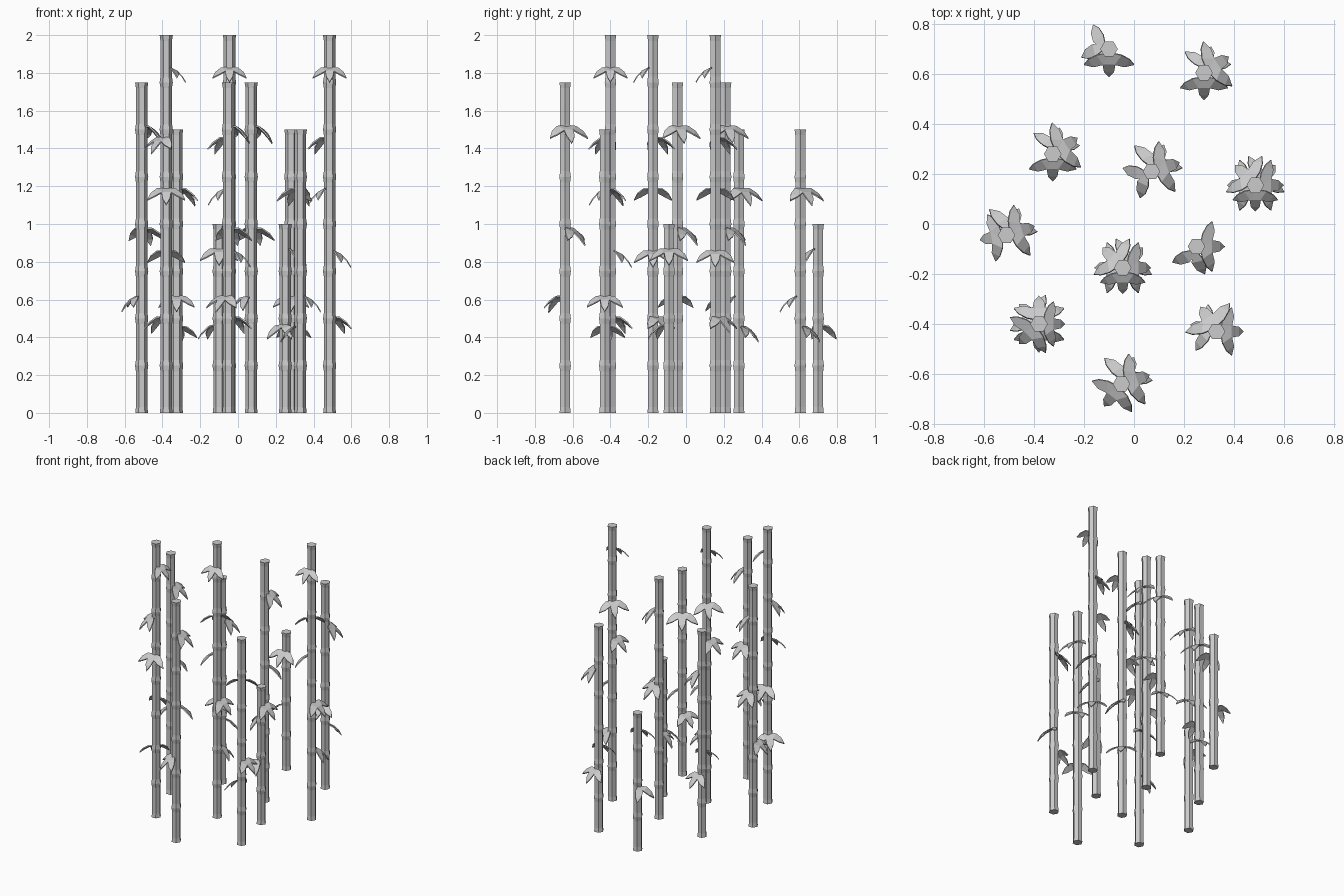
import bpy, bmesh
from math import radians, cos, sin, pi
from mathutils import Matrix, Vector

if "Cube" in bpy.data.objects:
    bpy.data.objects.remove(bpy.data.objects["Cube"])

SEG = 0.25      # length between bamboo nodes


def finish(bm, name):
    bmesh.ops.recalc_face_normals(bm, faces=bm.faces[:])
    me = bpy.data.meshes.new(name)
    bm.to_mesh(me)
    bm.free()
    ob = bpy.data.objects.new(name, me)
    bpy.context.collection.objects.link(ob)
    return ob


def stalk(x, y, height):
    """Hexagonal cane, flared a little at every node."""
    bm = bmesh.new()
    profile = [(0, 0.034)]
    for i in range(round(height / SEG)):
        z = i * SEG
        profile += [(z + 0.03, 0.0305), (z + SEG - 0.03, 0.0305), (z + SEG, 0.035)]
    rings = []
    for z, r in profile:
        rings.append([bm.verts.new((x + r * cos(k * pi / 3), y + r * sin(k * pi / 3), z))
                      for k in range(6)])
    for a, b in zip(rings, rings[1:]):
        for k in range(6):
            bm.faces.new((a[k], a[k - 1], b[k - 1], b[k]))
    bm.faces.new(rings[0])
    bm.faces.new(rings[-1])
    finish(bm, "bamboo_stalk")


# leaf outline: distance, half width, droop
LEAF = [(0, 0.010, 0), (0.045, 0.027, 0.002), (0.09, 0.021, -0.014), (0.125, 0.0, -0.036)]


def add_leaf(bm, mat):
    """Pointed, arched leaf with a thin solid body."""
    layers = []
    for off in (0.004, -0.004):
        right = [bm.verts.new(mat @ Vector((d, -w, z + off))) for d, w, z in LEAF[:-1]]
        left = [bm.verts.new(mat @ Vector((d, w, z + off))) for d, w, z in LEAF[:-1]]
        d, w, z = LEAF[-1]
        tip = bm.verts.new(mat @ Vector((d, 0, z + off)))
        for i in range(len(right) - 1):
            bm.faces.new((right[i], right[i + 1], left[i + 1], left[i]))
        bm.faces.new((right[-1], tip, left[-1]))
        layers.append(right + [tip] + left[::-1])
    a, b = layers
    for i in range(len(a)):
        bm.faces.new((a[i - 1], a[i], b[i], b[i - 1]))


def cluster(bm, x, y, z, angle, size, yaws):
    """Fan of leaves tilted down and away from the stalk."""
    base = (Matrix.Translation((x, y, z)) @ Matrix.Rotation(radians(angle), 4, 'Z')
            @ Matrix.Translation((0.022, 0, 0.035)) @ Matrix.Rotation(radians(27), 4, 'Y'))
    for yaw in yaws:
        add_leaf(bm, base @ Matrix.Rotation(radians(yaw), 4, 'Z') @ Matrix.Scale(size, 4))


FAN, PAIR = (-58, 0, 58), (-36, 36)


# leaf positions for each kind of stalk: height, angle, size, leaves
TALL = [(1.79, 270, .85, FAN), (1.42, 135, .95, FAN), (1.15, 180, .95, FAN),
        (0.82, 0, .95, FAN), (0.47, 45, .95, FAN)]
UPPER = [(1.48, 18, 1, FAN), (0.94, 65, 1, FAN)]
MID = [(1.15, 33, 1, FAN), (0.58, 270, .9, FAN), (0.42, 75, .9, FAN)]
SHORT = [(0.83, 0, .95, FAN), (0.43, 250, .95, PAIR)]

# x, y, height, rotation, leaf layout
STALKS = [
    (0.485, 0.155, 2.0, 0, TALL),
    (-0.045, -0.175, 2.0, 0, TALL),
    (-0.38, -0.40, 2.0, 90, TALL),
    (0.07, 0.21, 1.75, 0, UPPER + [(0.58, 210, .95, PAIR)]),
    (-0.51, -0.045, 1.75, 0, UPPER + [(0.58, 190, .9, FAN)]),
    (-0.05, -0.64, 1.75, 0, UPPER + [(0.58, 232, .95, FAN)]),
    (0.28, 0.605, 1.5, 0, MID),
    (-0.325, 0.28, 1.5, 0, MID),
    (0.33, -0.43, 1.5, 90, MID),
    (0.25, -0.09, 1.0, 0, SHORT),
    (-0.10, 0.70, 1.0, -90, SHORT),
]

for x, y, h, rot, layout in STALKS:
    stalk(x, y, h)
    bm = bmesh.new()
    for z, angle, size, yaws in layout:
        cluster(bm, x, y, z, angle + rot, size, yaws)
    finish(bm, "bamboo_leaves")
